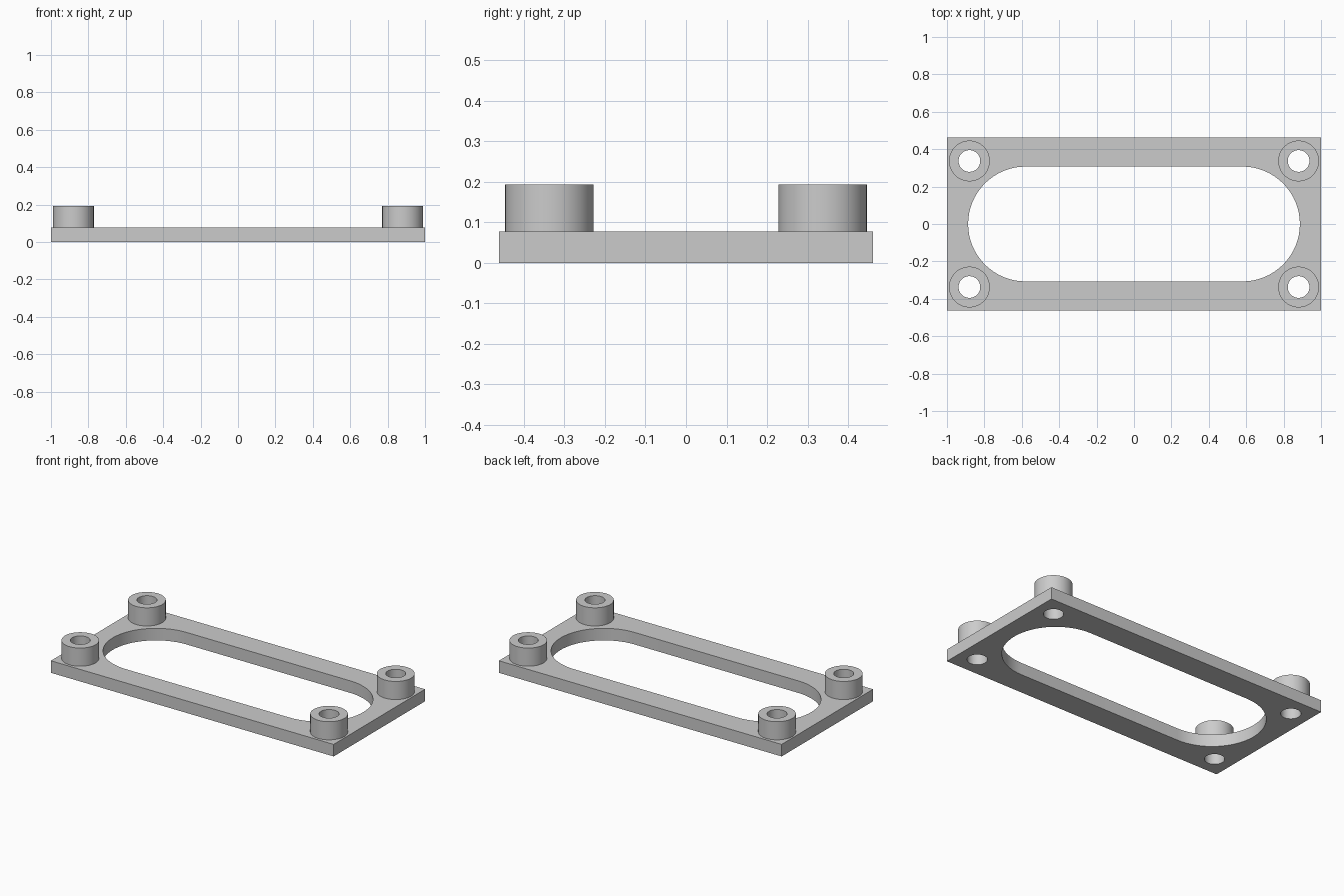
import bpy
import bmesh
from math import cos, sin, pi, radians
from mathutils import Matrix, Vector

if "Cube" in bpy.data.objects:
    bpy.data.objects.remove(bpy.data.objects["Cube"], do_unlink=True)

# Overall sizes
HALF_X, HALF_Y = 1.0, 0.462
PLATE_TOP, BOSS_TOP = 0.077, 0.193
BOSS_X, BOSS_Y = 0.88, 0.337
BOSS_R, HOLE_R = 0.109, 0.058
SLOT_X, SLOT_R = 0.887, 0.307
SEGMENTS = 64

grey = bpy.data.materials.new("light grey")
grey.use_nodes = True
COLOUR = (0.6, 0.6, 0.6, 1.0)
grey.diffuse_color = COLOUR
grey.node_tree.nodes["Principled BSDF"].inputs["Base Color"].default_value = COLOUR


def make_object(name, bm):
    bmesh.ops.recalc_face_normals(bm, faces=bm.faces)
    mesh = bpy.data.meshes.new(name)
    bm.to_mesh(mesh)
    bm.free()
    mesh.materials.append(grey)
    obj = bpy.data.objects.new(name, mesh)
    bpy.context.collection.objects.link(obj)
    return obj


def prism(name, outline, bottom, top):
    """Extrude a flat outline upwards."""
    bm = bmesh.new()
    face = bm.faces.new([bm.verts.new((x, y, bottom)) for x, y in outline])
    new = bmesh.ops.extrude_face_region(bm, geom=[face])["geom"]
    verts = [v for v in new if isinstance(v, bmesh.types.BMVert)]
    bmesh.ops.translate(bm, verts=verts, vec=(0, 0, top - bottom))
    return make_object(name, bm)


def arc(cx, cy, radius, start, sweep, steps):
    return [(cx + radius * cos(start + sweep * i / steps),
             cy + radius * sin(start + sweep * i / steps)) for i in range(steps + 1)]


def cut(target, cutter):
    cutter.hide_render = True
    mod = target.modifiers.new("cut", "BOOLEAN")
    mod.operation = "DIFFERENCE"
    mod.solver = "EXACT"
    mod.object = cutter
    bpy.context.view_layer.objects.active = target
    bpy.ops.object.modifier_apply(modifier=mod.name)
    bpy.data.objects.remove(cutter, do_unlink=True)


def smooth(obj):
    bpy.ops.object.select_all(action="DESELECT")
    obj.select_set(True)
    bpy.context.view_layer.objects.active = obj
    bpy.ops.object.shade_smooth_by_angle(angle=radians(30))


# Base plate with a rounded slot
corners = [(-HALF_X, -HALF_Y), (HALF_X, -HALF_Y), (HALF_X, HALF_Y), (-HALF_X, HALF_Y)]
plate = prism("base_plate", corners, 0, PLATE_TOP)
end = SLOT_X - SLOT_R
slot = (arc(end, 0, SLOT_R, -pi / 2, pi, SEGMENTS // 2)
        + arc(-end, 0, SLOT_R, pi / 2, pi, SEGMENTS // 2))
cut(plate, prism("slot_cutter", slot, -0.1, 0.3))

# Hollow standoffs at the corners, with holes going on through the plate
for side, sx in (("left", 1), ("right", -1)):
    for place, sy in (("front", -1), ("back", 1)):
        centre = Vector((sx * BOSS_X, sy * BOSS_Y, 0))
        hole = arc(centre.x, centre.y, HOLE_R, 0, 2 * pi, SEGMENTS)[:-1]
        cut(plate, prism("hole_cutter", hole, -0.1, 0.3))

        bm = bmesh.new()
        profile = [(BOSS_R, PLATE_TOP), (BOSS_R, BOSS_TOP),
                   (HOLE_R, BOSS_TOP), (HOLE_R, PLATE_TOP)]
        verts = [bm.verts.new((r, 0, z)) for r, z in profile]
        edges = [bm.edges.new(pair) for pair in zip(verts, verts[1:] + verts[:1])]
        bmesh.ops.spin(bm, geom=verts + edges, cent=(0, 0, 0), axis=(0, 0, 1),
                       angle=2 * pi, steps=SEGMENTS, use_merge=True)
        bmesh.ops.remove_doubles(bm, verts=bm.verts, dist=0.0001)
        bmesh.ops.transform(bm, matrix=Matrix.Translation(centre), verts=bm.verts)
        smooth(make_object(f"{place}_{side}_standoff", bm))

smooth(plate)
